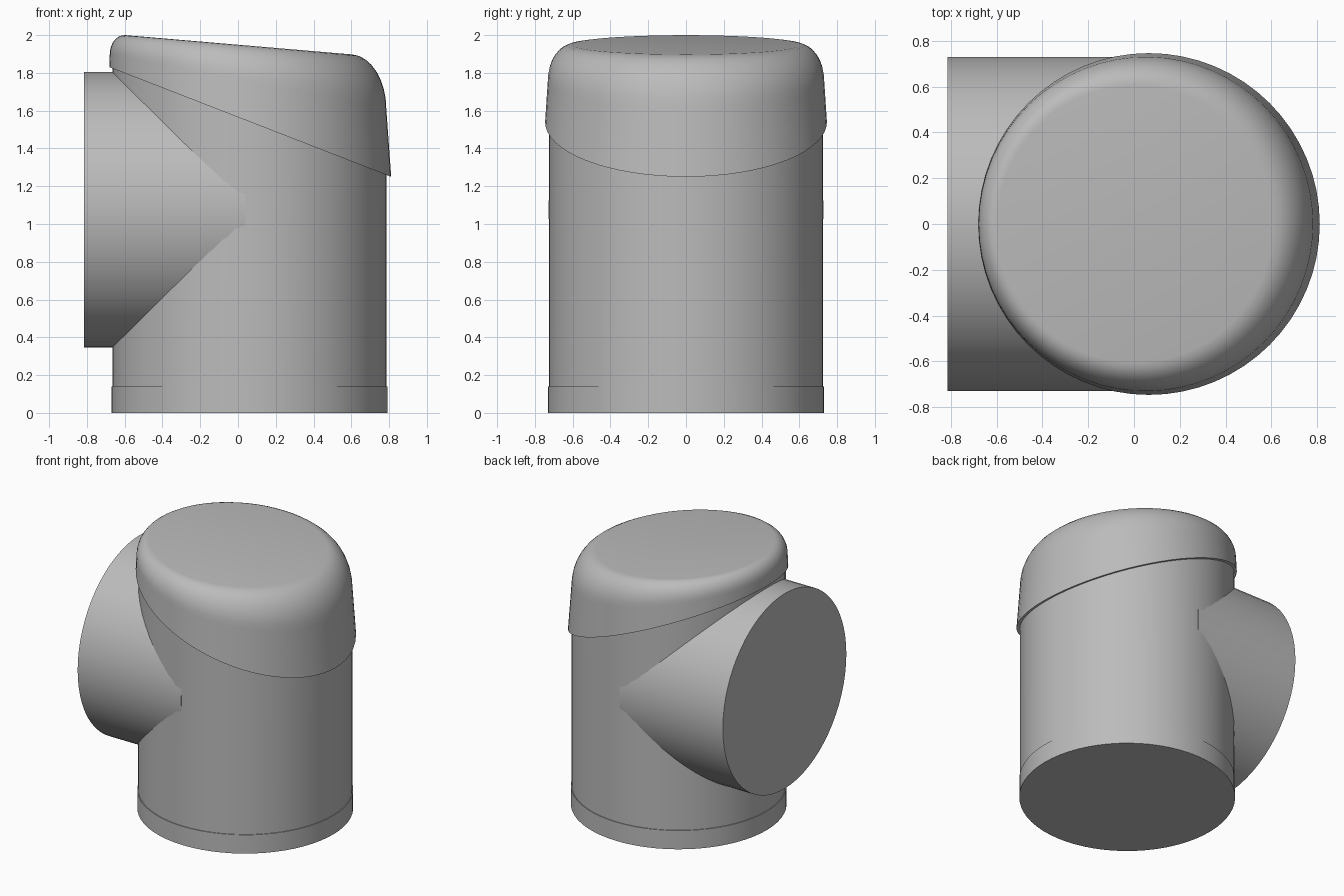
import bpy, bmesh, math
from mathutils import Matrix

if "Cube" in bpy.data.objects:
    bpy.data.objects.remove(bpy.data.objects["Cube"], do_unlink=True)

GREY = (0.5, 0.5, 0.5, 1)
grey = bpy.data.materials.new("plain_grey")
grey.use_nodes = True
grey.diffuse_color = GREY
grey.node_tree.nodes["Principled BSDF"].inputs["Base Color"].default_value = GREY

CX = 0.06      # upright axis
SIDES = 64


def finish(bm, name, angle=35):
    bmesh.ops.recalc_face_normals(bm, faces=bm.faces)
    mesh = bpy.data.meshes.new(name)
    bm.to_mesh(mesh)
    bm.free()
    obj = bpy.data.objects.new(name, mesh)
    bpy.context.collection.objects.link(obj)
    mesh.materials.append(grey)
    bpy.ops.object.select_all(action="DESELECT")
    obj.select_set(True)
    bpy.context.view_layer.objects.active = obj
    bpy.ops.object.shade_smooth_by_angle(angle=math.radians(angle))
    return obj


def cylinder(name, radius, length, matrix):
    bm = bmesh.new()
    bmesh.ops.create_cone(bm, cap_ends=True, segments=SIDES, radius1=radius,
                          radius2=radius, depth=length, matrix=matrix)
    return finish(bm, name)


# Upright body, base collar and side pipe
cylinder("upright_body", 0.725, 1.8 - 0.13, Matrix.Translation((CX, 0, 0.835)) )
cylinder("base_collar", 0.731, 0.14, Matrix.Translation((CX, 0, 0.07)))
cylinder("side_pipe", 0.729, 0.855,
         Matrix.Translation((-0.3875, 0, 1.075)) @ Matrix.Rotation(math.pi / 2, 4, "Y"))


# Slanted cap: sloping rim, slightly tapered wall, rounded shoulder, tilted top
def rim_z(x):
    return 1.54 - 0.389 * (x - 0.065)


def top_z(x):
    return 1.949 - 0.085 * x


def cap_point(a, t):
    """Wall foot at t = -1, shoulder start at t = 0, top edge at t = 1."""
    c = math.cos(a)
    width = 0.145 + 0.06 * c
    drop = 0.19 + 0.08 * c
    taper = 0.014 + 0.012 * c
    if t < 0:
        r = 0.746
    else:
        r = 0.746 - taper - (width - taper) * (1 - math.cos(t * math.pi / 2))
    x = 0.065 + r * c
    z = rim_z(x) if t < 0 else top_z(x) - drop * (1 - math.sin(t * math.pi / 2))
    return x, r * math.sin(a), z


bm = bmesh.new()
steps = [-1] + [i / 8 for i in range(9)]
rings = [[bm.verts.new(cap_point(2 * math.pi * i / SIDES, t)) for i in range(SIDES)]
         for t in steps]
for low, high in zip(rings, rings[1:]):
    for i in range(SIDES):
        j = (i + 1) % SIDES
        bm.faces.new((low[i], low[j], high[j], high[i]))
bm.faces.new(rings[-1])
bm.faces.new(rings[0][::-1])
cap = finish(bm, "slanted_cap", 40)

# Trim the body just inside the cap so it follows the sloping rim
body = bpy.data.objects["upright_body"]
bm = bmesh.new()
bm.from_mesh(body.data)
for v in bm.verts:
    if v.co.z > 1:
        v.co.z = rim_z(v.co.x) + 0.02
bm.to_mesh(body.data)
bm.free()
